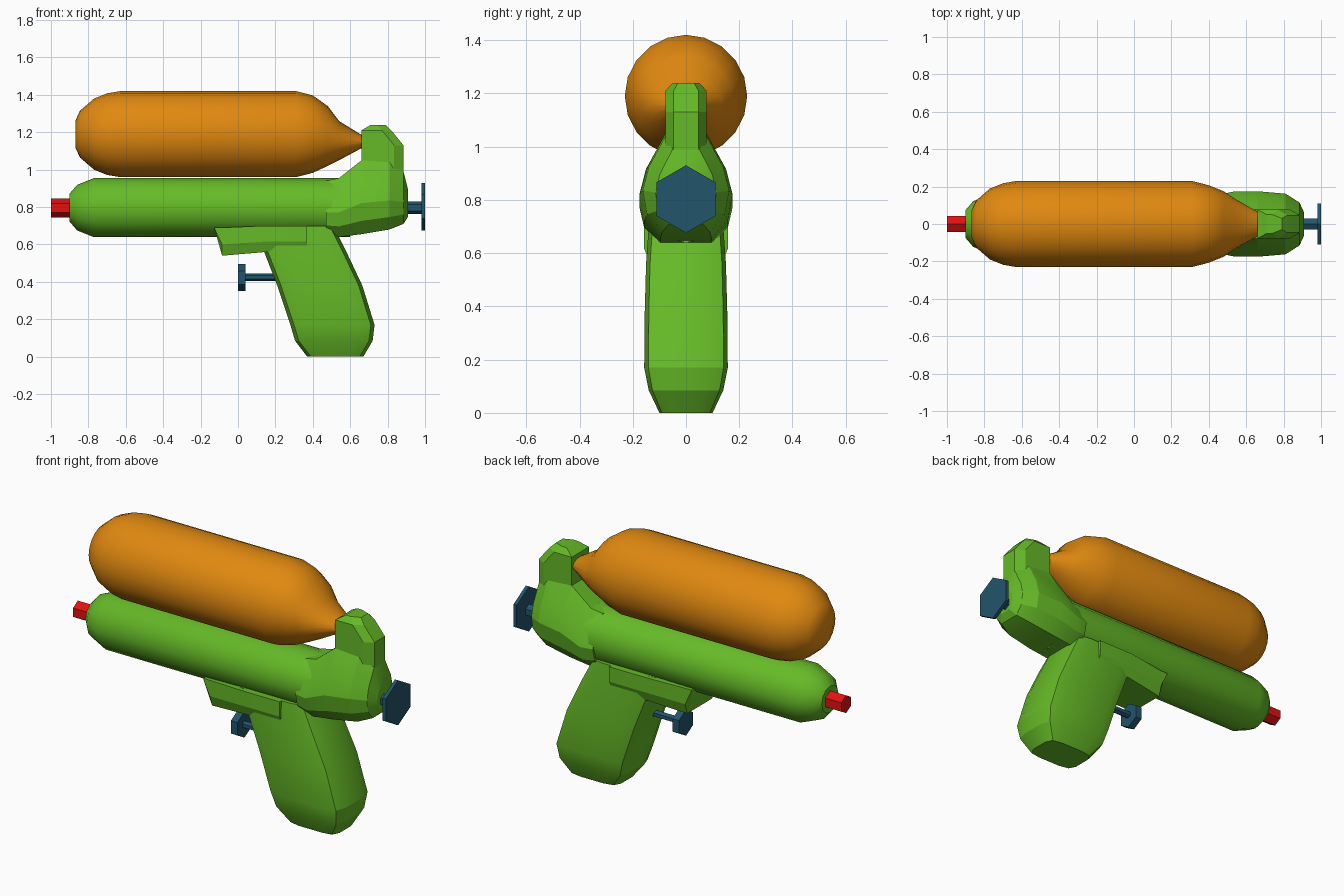
import bpy
import bmesh
from math import cos, sin, pi, radians

cube = bpy.data.objects.get("Cube")
if cube:
    bpy.data.objects.remove(cube, do_unlink=True)


def material(name, rgb):
    m = bpy.data.materials.new(name)
    m.use_nodes = True
    m.diffuse_color = (*rgb, 1)
    m.node_tree.nodes["Principled BSDF"].inputs["Base Color"].default_value = (*rgb, 1)
    return m


green = material("green plastic", (0.13, 0.49, 0.02))
orange = material("orange plastic", (0.75, 0.25, 0.005))
blue = material("dark blue plastic", (0.016, 0.09, 0.15))
red = material("red plastic", (0.75, 0.006, 0.006))


def loft(name, rings, mat, angle=30):
    """Skin equal-length rings of points, cap both ends, smooth below angle."""
    bm = bmesh.new()
    loops = [[bm.verts.new(p) for p in ring] for ring in rings]
    n = len(loops[0])
    for a, b in zip(loops, loops[1:]):
        for i in range(n):
            j = (i + 1) % n
            bm.faces.new((a[i], a[j], b[j], b[i]))
    bm.faces.new(loops[0])
    bm.faces.new(loops[-1])
    bmesh.ops.recalc_face_normals(bm, faces=bm.faces)
    me = bpy.data.meshes.new(name)
    bm.to_mesh(me)
    bm.free()
    me.shade_smooth()
    me.set_sharp_from_angle(angle=radians(angle))
    me.materials.append(mat)
    ob = bpy.data.objects.new(name, me)
    bpy.context.collection.objects.link(ob)
    return ob


def ring(x, z, ry, rz, sides):
    """Ellipse facing along x, with a corner at the top."""
    return [(x, ry * sin(2 * pi * i / sides), z + rz * cos(2 * pi * i / sides))
            for i in range(sides)]


def rod(name, x0, x1, z, r, mat):
    return loft(name, [ring(x, z, r, r, 6) for x in (x0, x1)], mat)


def mirrored(half):
    """Close a half outline by mirroring it in y."""
    return half + [(x, -y, z) for x, y, z in reversed(half)]


# Water tank: round body with a flattened, drooping neck
tank = [(-0.87, 1.19, 0.07, 0.07), (-0.845, 1.19, 0.125, 0.125),
        (-0.77, 1.19, 0.19, 0.19), (-0.70, 1.19, 0.218, 0.218),
        (-0.63, 1.19, 0.23, 0.23), (0.31, 1.19, 0.23, 0.23),
        (0.40, 1.19, 0.207, 0.207), (0.48, 1.18, 0.175, 0.16),
        (0.54, 1.155, 0.135, 0.105), (0.67, 1.15, 0.06, 0.03)]
loft("water_tank", [ring(x, z, ry, rz, 20) for x, z, ry, rz in tank], orange, 40)

# Barrel with tapered nose
barrel = [(-0.90, 0.075), (-0.86, 0.122), (-0.77, 0.158), (0.60, 0.158)]
loft("barrel", [ring(x, 0.797, r, r, 12) for x, r in barrel], green, 32)
rod("nozzle", -1.0, -0.88, 0.795, 0.05, red)

# Rear housing: pear-shaped sections
pear = [(0.55, 0), (0.9, 0.18), (1, 0.42), (0.86, 0.66), (0.44, 1)]
housing = [(0.47, 0.65, 0.94, 0.16), (0.54, 0.64, 0.955, 0.175),
           (0.66, 0.655, 1.05, 0.175), (0.81, 0.68, 1.05, 0.162),
           (0.885, 0.71, 0.99, 0.115), (0.91, 0.75, 0.89, 0.06)]
loft("rear_housing",
     [mirrored([(x, w * fy, lo + (hi - lo) * fz) for fy, fz in pear])
      for x, lo, hi, w in housing], green, 20)

# Tank mount column with clipped rear corners and sloped cap
column = [(0.90, 0.66, 0.885, 0.077), (1.13, 0.66, 0.885, 0.077),
          (1.21, 0.66, 0.82, 0.077), (1.24, 0.71, 0.79, 0.05)]
loft("tank_mount",
     [mirrored([(a, w, z), (b - 0.05, w, z), (b, w * 0.6, z)])
      for z, a, b, w in column], green, 15)

# Grip: swept rounded box sections from the base upwards
grip = [(0, 0.37, 0.67, 0.10), (0.085, 0.305, 0.72, 0.14),
        (0.17, 0.28, 0.73, 0.157), (0.38, 0.21, 0.665, 0.155),
        (0.56, 0.14, 0.58, 0.15), (0.70, 0.08, 0.51, 0.14)]
loft("grip",
     [mirrored([(a, w * 0.5, z), (a + 0.02, w * 0.88, z), (a + 0.08, w, z),
                (b - 0.08, w, z), (b - 0.02, w * 0.9, z), (b, w * 0.5, z)])
      for z, a, b, w in grip], green, 20)

# Fairing under the barrel, ahead of the grip
fairing = [(-0.125, 0.68, 0.69, 0.13), (-0.085, 0.54, 0.69, 0.13),
           (0.15, 0.56, 0.70, 0.157), (0.37, 0.56, 0.70, 0.157)]
loft("trigger_fairing",
     [mirrored([(x, w * 0.85, lo), (x, w, lo + (hi - lo) * 0.4), (x, w, hi)])
      for x, lo, hi, w in fairing], green, 20)

# Trigger and pump knob, each a plate on a rod
rod("trigger_rod", 0.03, 0.27, 0.425, 0.02, blue)
rod("trigger_plate", 0.0, 0.04, 0.423, 0.073, blue)
rod("pump_rod", 0.88, 0.99, 0.797, 0.034, blue)
rod("pump_knob", 0.98, 1.0, 0.803, 0.127, blue)
